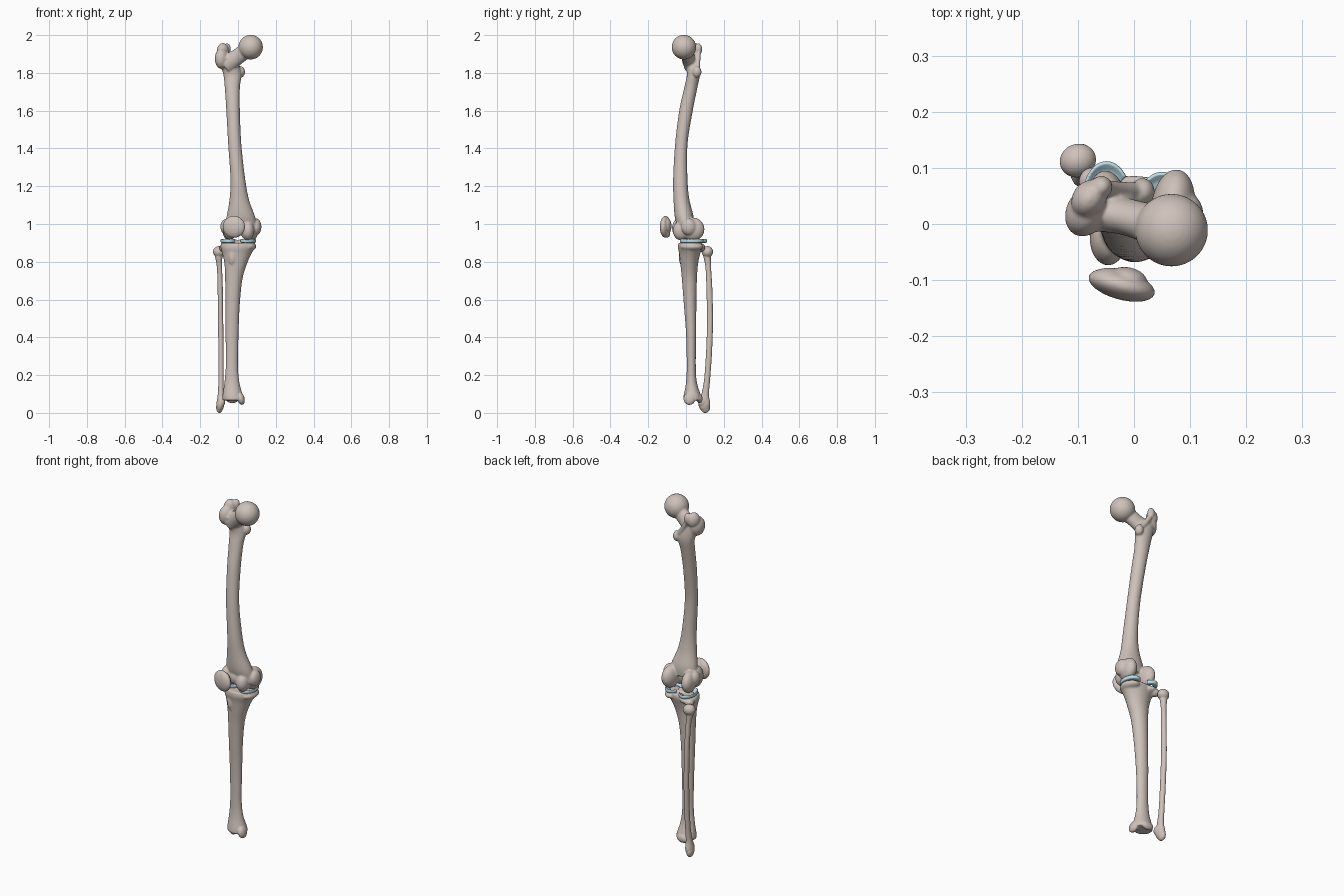
import bpy, bmesh, math
from mathutils import Vector, Matrix, Euler


def material(name, rgb):
    m = bpy.data.materials.new(name)
    m.diffuse_color = (*rgb, 1)
    return m


BONE = material("bone", (0.62, 0.54, 0.49))
CARTILAGE = material("cartilage", (0.5, 0.72, 0.8))


def blob(bm, c, r, rot=(0, 0, 0)):
    """Ellipsoid with centre, radii and rotation in degrees."""
    e = Euler([math.radians(a) for a in rot])
    bmesh.ops.create_uvsphere(bm, u_segments=32, v_segments=20, radius=1,
                              matrix=Matrix.LocRotScale(Vector(c), e, Vector(r)))


def spline(rows, steps=6):
    """Catmull-Rom through rows of numbers."""
    out = []
    for i in range(len(rows) - 1):
        a, b, c, d = (rows[max(0, min(len(rows) - 1, i + k))] for k in (-1, 0, 1, 2))
        for s in range(steps):
            t = s / steps
            out.append([0.5 * (2 * q + (r - p) * t + (2 * p - 5 * q + 4 * r - u) * t * t
                        + (3 * q - p - 3 * r + u) * t ** 3) for p, q, r, u in zip(a, b, c, d)])
    return out + [list(rows[-1])]


def bridge(bm, rings):
    """Skin a list of point rings into a closed tube."""
    vs = [[bm.verts.new(p) for p in ring] for ring in rings]
    n = len(vs[0])
    for a, b in zip(vs, vs[1:]):
        for i in range(n):
            j = (i + 1) % n
            bm.faces.new((a[i], a[j], b[j], b[i]))
    bm.faces.new(vs[0][::-1])
    bm.faces.new(vs[-1])


def shaft(bm, rows):
    """Upright loft from rows (x0, x1, y0, y1, z): extents at each height."""
    rings = []
    for x0, x1, y0, y1, z in spline(rows):
        rings.append([((x0 + x1) / 2 + (x1 - x0) / 2 * math.cos(a),
                       (y0 + y1) / 2 + (y1 - y0) / 2 * math.sin(a), z)
                      for a in (math.tau * i / 28 for i in range(28))])
    bridge(bm, rings)


def tube(bm, rows, ref=(0, 1, 0)):
    """Sweep from rows (x, y, z, radius along ref, radius across)."""
    pts = spline(rows)
    rings = []
    for i, (x, y, z, ra, rb) in enumerate(pts):
        t = (Vector(pts[min(i + 1, len(pts) - 1)][:3]) - Vector(pts[max(i - 1, 0)][:3])).normalized()
        u = Vector(ref)
        u = (u - t * u.dot(t)).normalized()
        v = t.cross(u)
        rings.append([Vector((x, y, z)) + u * ra * math.cos(a) + v * rb * math.sin(a)
                      for a in (math.tau * k / 24 for k in range(24))])
    bridge(bm, rings)


def finish(name, bm, mat, voxel=0.0045, smooth=6):
    """Turn overlapping pieces into one soft organic surface."""
    bmesh.ops.recalc_face_normals(bm, faces=bm.faces)
    for f in bm.faces:
        f.smooth = True
    me = bpy.data.meshes.new(name)
    bm.to_mesh(me)
    bm.free()
    me.materials.append(mat)
    ob = bpy.data.objects.new(name, me)
    bpy.context.collection.objects.link(ob)
    if voxel:
        r = ob.modifiers.new("fuse", 'REMESH')
        r.mode, r.voxel_size, r.use_smooth_shade = 'VOXEL', voxel, True
        s = ob.modifiers.new("soften", 'SMOOTH')
        s.factor, s.iterations = 0.5, smooth
    return ob


# Femur: bowed shaft flaring into the condyles
bm = bmesh.new()
shaft(bm, [(-0.11, -0.01, -0.015, 0.065, 1.88), (-0.08, 0.018, 0.005, 0.075, 1.80),
           (-0.07, 0.01, -0.01, 0.06, 1.72), (-0.062, 0.01, -0.036, 0.036, 1.60),
           (-0.052, 0.018, -0.058, 0.008, 1.42), (-0.04, 0.038, -0.068, 0.008, 1.24),
           (-0.045, 0.058, -0.066, 0.018, 1.13), (-0.06, 0.09, -0.06, 0.04, 1.04),
           (-0.065, 0.1, -0.045, 0.04, 0.985)])
# Head, neck and trochanters
blob(bm, (0.067, -0.011, 1.936), (0.065, 0.065, 0.065))
tube(bm, [(-0.07, 0.025, 1.845, 0.038, 0.055), (-0.01, 0.012, 1.88, 0.033, 0.043),
          (0.055, -0.008, 1.928, 0.038, 0.042)])
blob(bm, (-0.085, 0.022, 1.875), (0.036, 0.046, 0.055), (0, 0, -25))
blob(bm, (-0.08, 0.045, 1.915), (0.03, 0.036, 0.043), (0, 0, -35))
blob(bm, (-0.058, 0.066, 1.925), (0.02, 0.02, 0.032))
blob(bm, (0.015, 0.058, 1.805), (0.022, 0.024, 0.03))
tube(bm, [(-0.055, 0.065, 1.91, 0.014, 0.014), (-0.025, 0.062, 1.86, 0.014, 0.014),
          (0.012, 0.06, 1.81, 0.014, 0.014)])
# Condyles, front lips and side bumps
for c, r, rot in (((0.07, 0.036, 0.972), (0.038, 0.062, 0.062), (0, 0, -8)),
                  ((0.05, -0.025, 0.965), (0.036, 0.045, 0.052), (0, 0, 10)),
                  ((0.095, 0.015, 0.985), (0.029, 0.04, 0.045), (0, 0, 0)),
                  ((-0.046, 0.036, 0.97), (0.035, 0.06, 0.06), (0, 0, 8)),
                  ((-0.046, -0.026, 0.978), (0.033, 0.048, 0.06), (0, 0, 0)),
                  ((-0.067, 0.015, 0.985), (0.026, 0.035, 0.04), (0, 0, 0)),
                  ((0.005, -0.025, 0.985), (0.04, 0.034, 0.045), (0, 0, 0))):
    blob(bm, c, r, rot)
finish("femur", bm, BONE)

# Kneecap
bm = bmesh.new()
blob(bm, (-0.022, -0.109, 0.985), (0.061, 0.026, 0.058), (0, 0, -15))
blob(bm, (-0.012, -0.1, 0.99), (0.036, 0.023, 0.042), (0, 0, -10))
blob(bm, (-0.048, -0.096, 0.99), (0.032, 0.018, 0.04), (0, 0, 5))
blob(bm, (-0.02, -0.1, 0.95), (0.028, 0.016, 0.022))
finish("kneecap", bm, BONE, 0.003)

# Tibia: plateau, tapering shaft and flared lower end
bm = bmesh.new()
shaft(bm, [(-0.09, 0.09, -0.04, 0.085, 0.9), (-0.092, 0.09, -0.043, 0.085, 0.875),
           (-0.082, 0.07, -0.036, 0.075, 0.84), (-0.072, 0.048, -0.03, 0.064, 0.79),
           (-0.068, 0.024, -0.022, 0.058, 0.71), (-0.067, 0.01, -0.012, 0.055, 0.58),
           (-0.066, 0.003, 0.0, 0.054, 0.42), (-0.065, 0.0, 0.004, 0.052, 0.25),
           (-0.072, 0.008, 0.0, 0.058, 0.16), (-0.082, 0.026, -0.013, 0.08, 0.09),
           (-0.08, 0.028, -0.014, 0.083, 0.066)])
blob(bm, (0.052, 0.03, 0.88), (0.045, 0.062, 0.024))
blob(bm, (-0.05, 0.042, 0.88), (0.045, 0.06, 0.024))
for x in (-0.012, 0.014):
    blob(bm, (x, 0.03, 0.9), (0.012, 0.018, 0.02))
blob(bm, (-0.03, -0.022, 0.825), (0.02, 0.016, 0.045))
blob(bm, (-0.075, 0.075, 0.872), (0.024, 0.026, 0.022))
blob(bm, (0.016, 0.018, 0.075), (0.019, 0.032, 0.034), (0, -12, 0))
blob(bm, (-0.03, 0.072, 0.075), (0.036, 0.016, 0.024))
finish("tibia", bm, BONE)

# Fibula
bm = bmesh.new()
tube(bm, [(-0.1, 0.112, 0.87, 0.022, 0.025), (-0.102, 0.112, 0.83, 0.02, 0.02),
          (-0.098, 0.118, 0.77, 0.015, 0.014), (-0.094, 0.124, 0.65, 0.016, 0.014),
          (-0.092, 0.127, 0.48, 0.016, 0.014), (-0.09, 0.122, 0.32, 0.016, 0.014),
          (-0.09, 0.112, 0.18, 0.016, 0.014), (-0.091, 0.102, 0.1, 0.02, 0.016),
          (-0.093, 0.097, 0.05, 0.032, 0.021), (-0.097, 0.1, 0.022, 0.025, 0.018)],
     (0, 1, 0))
blob(bm, (-0.1, 0.113, 0.853), (0.033, 0.03, 0.03), (0, 0, 20))
blob(bm, (-0.098, 0.102, 0.03), (0.018, 0.026, 0.031))
blob(bm, (-0.082, 0.085, 0.06), (0.014, 0.022, 0.025))
finish("fibula", bm, BONE, 0.003)

# Menisci: C-shaped wedges, thick at the outer rim
for name, cx, cy, rx, ry, side in (("medial_meniscus", 0.05, 0.03, 0.045, 0.063, 1),
                                   ("lateral_meniscus", -0.049, 0.048, 0.043, 0.064, -1)):
    bm = bmesh.new()
    rings = []
    for i in range(41):
        a = math.radians(-145 + 290 * i / 40)
        w = 0.45 if side > 0 else 0.5
        rings.append([(cx + side * rx * s * math.cos(a), cy + ry * s * math.sin(a), z)
                      for s, z in ((w + 0.08, 0.902), (0.94, 0.9), (1, 0.906),
                                   (1, 0.917), (0.93, 0.921), (0.75, 0.912), (w, 0.906))])
    bridge(bm, rings)
    finish(name, bm, CARTILAGE, 0.0025, 2)
